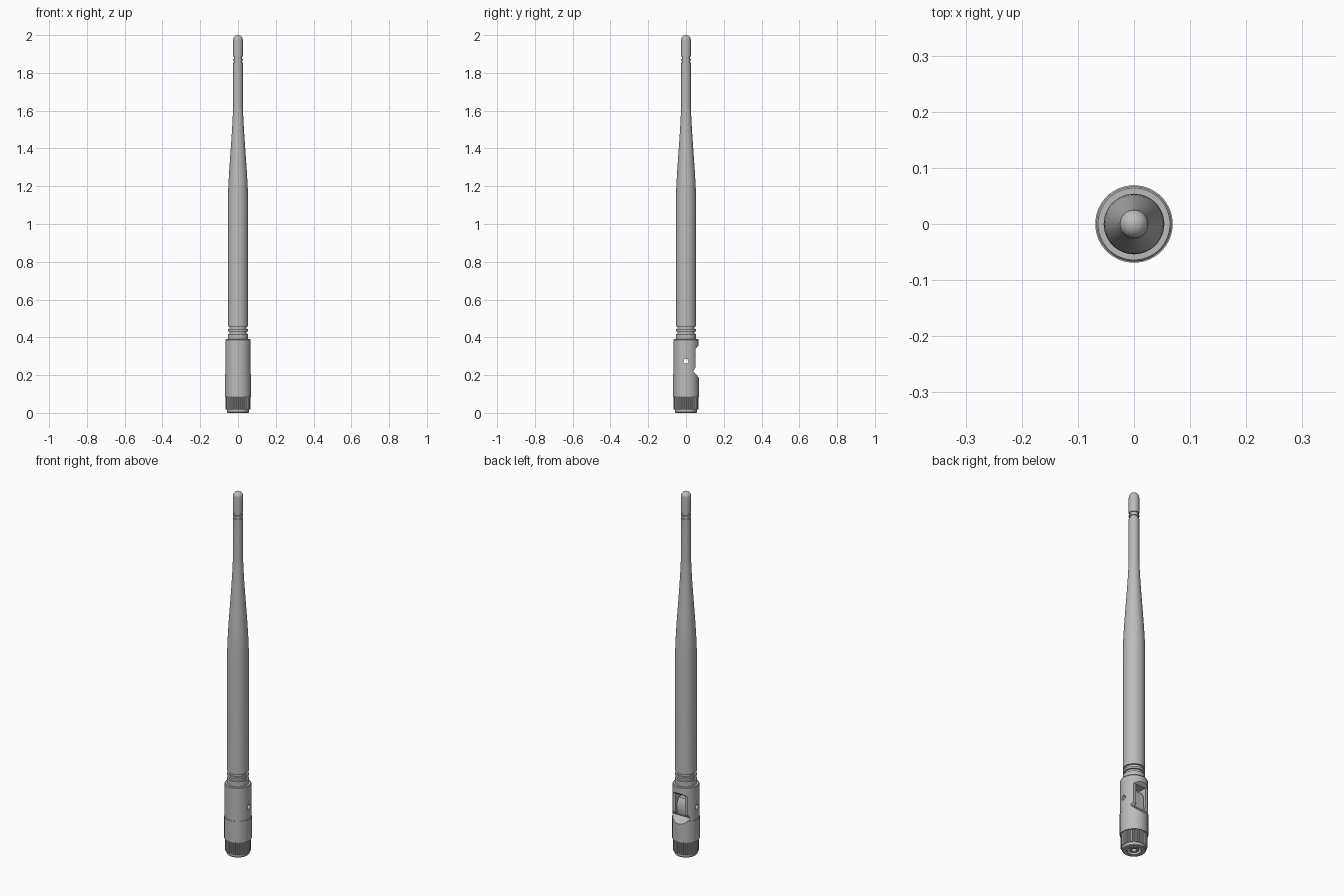
import bpy, bmesh, math
from mathutils import Matrix

cube = bpy.data.objects.get("Cube")
if cube:
    bpy.data.objects.remove(cube, do_unlink=True)

grey = bpy.data.materials.new("light grey")
grey.use_nodes = True
colour = (0.5, 0.5, 0.5, 1)
grey.diffuse_color = colour
grey.node_tree.nodes["Principled BSDF"].inputs["Base Color"].default_value = colour


def make_object(name, bm):
    bmesh.ops.recalc_face_normals(bm, faces=bm.faces)
    mesh = bpy.data.meshes.new(name)
    bm.to_mesh(mesh)
    bm.free()
    mesh.materials.append(grey)
    obj = bpy.data.objects.new(name, mesh)
    bpy.context.collection.objects.link(obj)
    return obj


def lathe(name, profile, steps=64):
    """Spin a (radius, z) profile that starts and ends on the axis or closes on itself."""
    bm = bmesh.new()
    verts = [bm.verts.new((r, 0, z)) for r, z in profile]
    edges = [bm.edges.new(pair) for pair in zip(verts, verts[1:])]
    bmesh.ops.spin(bm, geom=verts + edges, axis=(0, 0, 1), cent=(0, 0, 0),
                   angle=math.tau, steps=steps)
    bmesh.ops.remove_doubles(bm, verts=bm.verts, dist=0.00002)
    return make_object(name, bm)


def extrude_x(name, outline, half_width):
    """Extrude a (y, z) outline along x."""
    bm = bmesh.new()
    face = bm.faces.new([bm.verts.new((-half_width, y, z)) for y, z in outline])
    new = bmesh.ops.extrude_face_region(bm, geom=[face])["geom"]
    bmesh.ops.translate(bm, vec=(2 * half_width, 0, 0),
                        verts=[v for v in new if isinstance(v, bmesh.types.BMVert)])
    return make_object(name, bm)


def finish(obj, cutters=()):
    bpy.ops.object.select_all(action="DESELECT")
    obj.select_set(True)
    bpy.context.view_layer.objects.active = obj
    for cutter in cutters:
        mod = obj.modifiers.new("cut", "BOOLEAN")
        mod.object = cutter
        mod.solver = "EXACT"
        bpy.ops.object.modifier_apply(modifier=mod.name)
    bpy.ops.object.shade_smooth_by_angle(angle=math.radians(30))


def grooves(radius, depth, heights, half=0.007):
    points = []
    for z in heights:
        points += [(radius, z - half), (radius - depth, z - half),
                   (radius - depth, z + half), (radius, z + half)]
    return points


# Whip: straight lower tube, eased taper, thin upper tube and domed tip
base_r, tip_r = 0.054, 0.0255
taper = []
for i in range(13):
    t = i / 12
    ease = 0.5 * t + 0.5 * t * t * (3 - 2 * t)
    taper.append((base_r + (tip_r - base_r) * ease, 1.13 + 0.5 * t))
dome = [(tip_r * math.cos(a), 2 - tip_r + tip_r * math.sin(a))
        for a in (math.pi / 2 * i / 8 for i in range(9))]
whip = lathe("whip", [(0, 0.38), (base_r, 0.38)] + grooves(base_r, 0.008, (0.425, 0.45))
             + taper + grooves(tip_r, 0.005, (1.86, 1.88), 0.006) + dome)
finish(whip)

# Cutters for the hinge: relief on the back, central slot, pin hole
relief = extrude_x("relief_cutter", [(0.09, 0.375), (0.05, 0.34), (0.05, 0.24),
                                     (0.038, 0.22), (0.09, 0.164)], 0.1)
slot = extrude_x("slot_cutter", [(0.08, 0.34), (0.005, 0.34), (0.005, 0.225), (0.08, 0.225)], 0.03)
bm = bmesh.new()
bmesh.ops.create_cone(bm, cap_ends=True, segments=24, radius1=0.013, radius2=0.013, depth=0.3,
                      matrix=Matrix.Translation((0, 0, 0.273)) @ Matrix.Rotation(math.pi / 2, 4, "Y"))
pin_hole = make_object("pin_hole_cutter", bm)

# Hinge: swivelling upper sleeve, fixed lower sleeve and the tongue between them
upper = lathe("upper_sleeve", [(0, 0.205), (0.067, 0.205), (0.067, 0.386), (0.064, 0.39), (0, 0.39)])
finish(upper, (relief, slot, pin_hole))
lower = lathe("lower_sleeve", [(0, 0.085), (0.069, 0.085), (0.069, 0.205), (0, 0.205)])
finish(lower, (relief,))
tongue = extrude_x("hinge_tongue", [(-0.02, 0.2), (0.03, 0.2), (0.043, 0.24), (0.043, 0.29),
                                    (0.03, 0.315), (-0.02, 0.315)], 0.024)
finish(tongue, (pin_hole,))

for cutter in (relief, slot, pin_hole):
    bpy.data.objects.remove(cutter, do_unlink=True)

# Knurled grip ring: alternating ridge and groove around the nut
bm = bmesh.new()
ridges = 36
ring = []
for i in range(ridges * 4):
    r = 0.065 if i % 4 < 2 else 0.061
    a = math.tau * i / (ridges * 4)
    ring.append(bm.verts.new((r * math.cos(a), r * math.sin(a), 0.018)))
inner = [bm.verts.new((0.05 * math.cos(math.tau * i / len(ring)),
                       0.05 * math.sin(math.tau * i / len(ring)), 0.018)) for i in range(len(ring))]
faces = [bm.faces.new((ring[i - 1], ring[i], inner[i], inner[i - 1])) for i in range(len(ring))]
top = bmesh.ops.extrude_face_region(bm, geom=faces)["geom"]
bmesh.ops.translate(bm, vec=(0, 0, 0.07), verts=[v for v in top if isinstance(v, bmesh.types.BMVert)])
finish(make_object("knurled_grip", bm))

# Connector nut with an open socket, and the contact tube inside it
nut = lathe("connector_nut", [(0, 0.086), (0.058, 0.086), (0.058, 0.004), (0.055, 0),
                              (0.034, 0), (0.034, 0.06), (0, 0.06)])
finish(nut)
contact = lathe("contact_tube", [(0, 0.065), (0.024, 0.065), (0.024, 0.004),
                                 (0.013, 0.004), (0.013, 0.05), (0, 0.05)], 32)
finish(contact)
